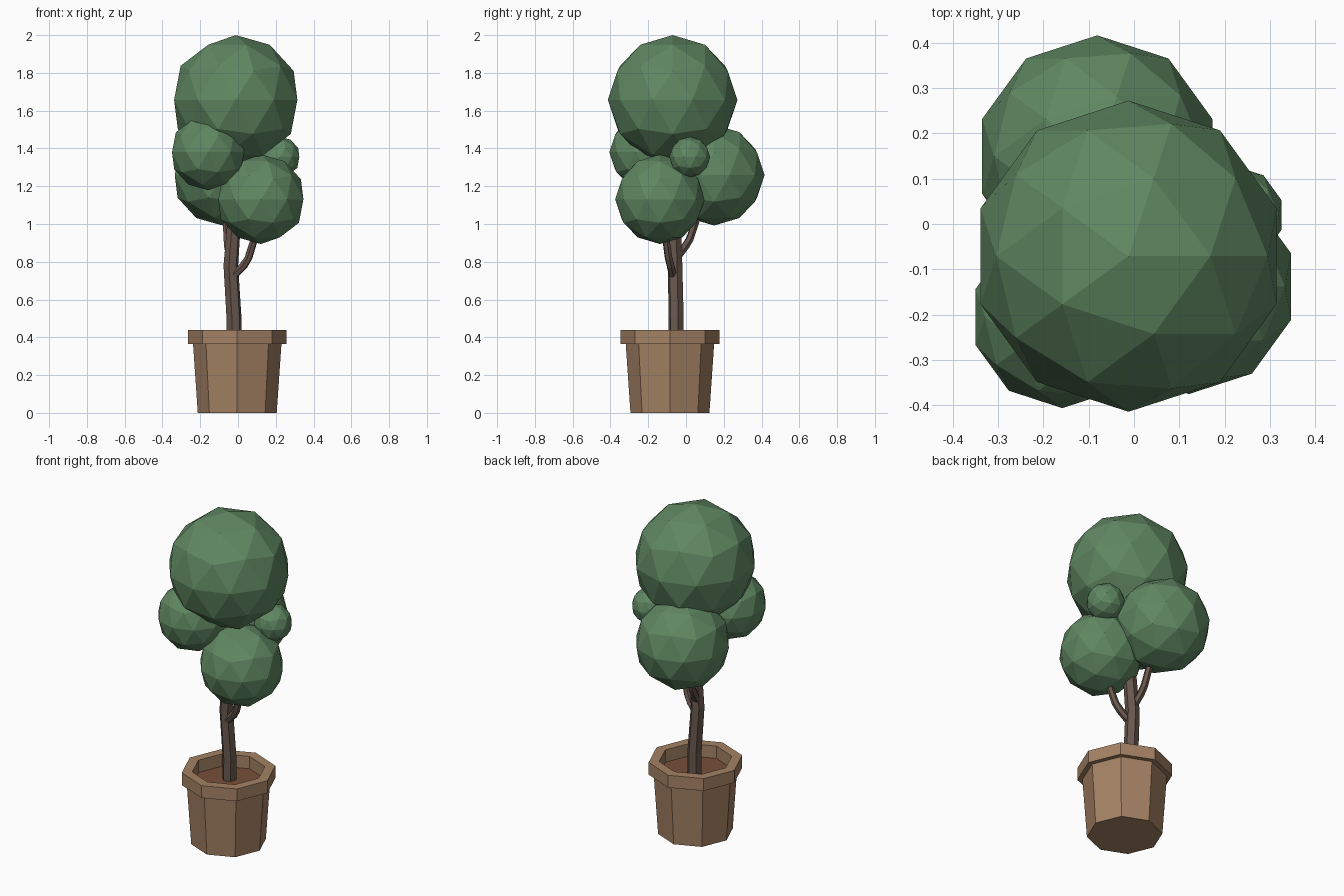
import bpy, bmesh, math
from mathutils import Vector

if "Cube" in bpy.data.objects:
    bpy.data.objects.remove(bpy.data.objects["Cube"])


def material(name, rgb):
    m = bpy.data.materials.new(name)
    m.diffuse_color = (*rgb, 1)
    m.use_nodes = True
    m.node_tree.nodes["Principled BSDF"].inputs["Base Color"].default_value = m.diffuse_color
    return m


LEAF = material("leaf green", (0.115, 0.243, 0.120))
CLAY = material("clay", (0.376, 0.223, 0.127))
SOIL = material("soil brown", (0.188, 0.080, 0.042))
BARK = material("bark", (0.141, 0.098, 0.076))


def finish(name, bm, mat):
    bmesh.ops.recalc_face_normals(bm, faces=bm.faces)
    mesh = bpy.data.meshes.new(name)
    bm.to_mesh(mesh)
    bm.free()
    mesh.materials.append(mat)
    obj = bpy.data.objects.new(name, mesh)
    bpy.context.collection.objects.link(obj)
    return obj


def rings(name, levels, sides, turn, mat):
    """Join horizontal polygon rings (x, y, z, radius) and cap both ends."""
    bm = bmesh.new()
    loops = []
    for x, y, z, r in levels:
        loops.append([bm.verts.new((x + r * math.cos(turn + math.tau * i / sides),
                                    y + r * math.sin(turn + math.tau * i / sides), z))
                      for i in range(sides)])
    for a, b in zip(loops, loops[1:]):
        for i in range(sides):
            j = (i + 1) % sides
            bm.faces.new((a[i], a[j], b[j], b[i]))
    bm.faces.new(loops[0][::-1])
    bm.faces.new(loops[-1])
    return finish(name, bm, mat)


def limb(name, points, mat, sides=6):
    """Sweep a polygon along a bent path of (x, y, z, radius)."""
    bm = bmesh.new()
    pts = [Vector(p[:3]) for p in points]
    loops = []
    for k, p in enumerate(pts):
        d = (pts[min(k + 1, len(pts) - 1)] - pts[max(k - 1, 0)]).normalized()
        u = Vector((0, 1, 0)).cross(d).normalized()
        v = d.cross(u)
        r = points[k][3]
        loop = []
        for i in range(sides):
            a = math.radians(15) + math.tau * i / sides
            loop.append(bm.verts.new(p + r * (u * math.cos(a) + v * math.sin(a))))
        loops.append(loop)
    for a, b in zip(loops, loops[1:]):
        for i in range(sides):
            j = (i + 1) % sides
            bm.faces.new((a[i], a[j], b[j], b[i]))
    bm.faces.new(loops[0][::-1])
    bm.faces.new(loops[-1])
    return finish(name, bm, mat)


# Octagonal pot: tapered body, overhanging rim, hollow top
PX, PY = -0.004, -0.085
profile = [(0.0, 0.209), (0.365, 0.234), (0.365, 0.262), (0.44, 0.262),
           (0.44, 0.203), (0.355, 0.203)]
rings("pot", [(PX, PY, z, r) for z, r in profile], 8, 0, CLAY)

# Soil surface inside the rim
rings("soil", [(PX, PY, 0.357, 0.2025), (PX, PY, 0.365, 0.2025)], 8, 0, SOIL)

# Trunk and branches reaching into the foliage
limb("trunk", [(-0.022, -0.052, 0.36, 0.041), (-0.021, -0.052, 0.50, 0.041),
               (-0.038, -0.058, 0.78, 0.040), (-0.020, -0.062, 1.02, 0.037),
               (-0.012, -0.07, 1.45, 0.030)], BARK)
limb("front_branch", [(-0.03, -0.068, 0.72, 0.022), (0.03, -0.082, 0.78, 0.022),
                      (0.055, -0.092, 0.82, 0.021), (0.105, -0.115, 0.98, 0.019)], BARK)
limb("back_branch", [(-0.04, -0.05, 0.82, 0.022), (-0.052, -0.005, 0.88, 0.022),
                     (-0.056, 0.02, 0.92, 0.021), (-0.065, 0.075, 1.08, 0.019)], BARK)

# Faceted foliage balls: x, y, z, radius
foliage = {
    "foliage_crown": (-0.012, -0.071, 1.657, 0.343),
    "foliage_back_left": (-0.081, 0.149, 1.259, 0.267),
    "foliage_front_right": (0.121, -0.138, 1.131, 0.237),
    "foliage_front_left": (-0.158, -0.205, 1.380, 0.201),
    "foliage_small_right": (0.222, 0.020, 1.354, 0.108),
}
for name, (x, y, z, r) in foliage.items():
    bm = bmesh.new()
    bmesh.ops.create_icosphere(bm, subdivisions=2, radius=r)
    bmesh.ops.translate(bm, verts=bm.verts, vec=(x, y, z))
    finish(name, bm, LEAF)
